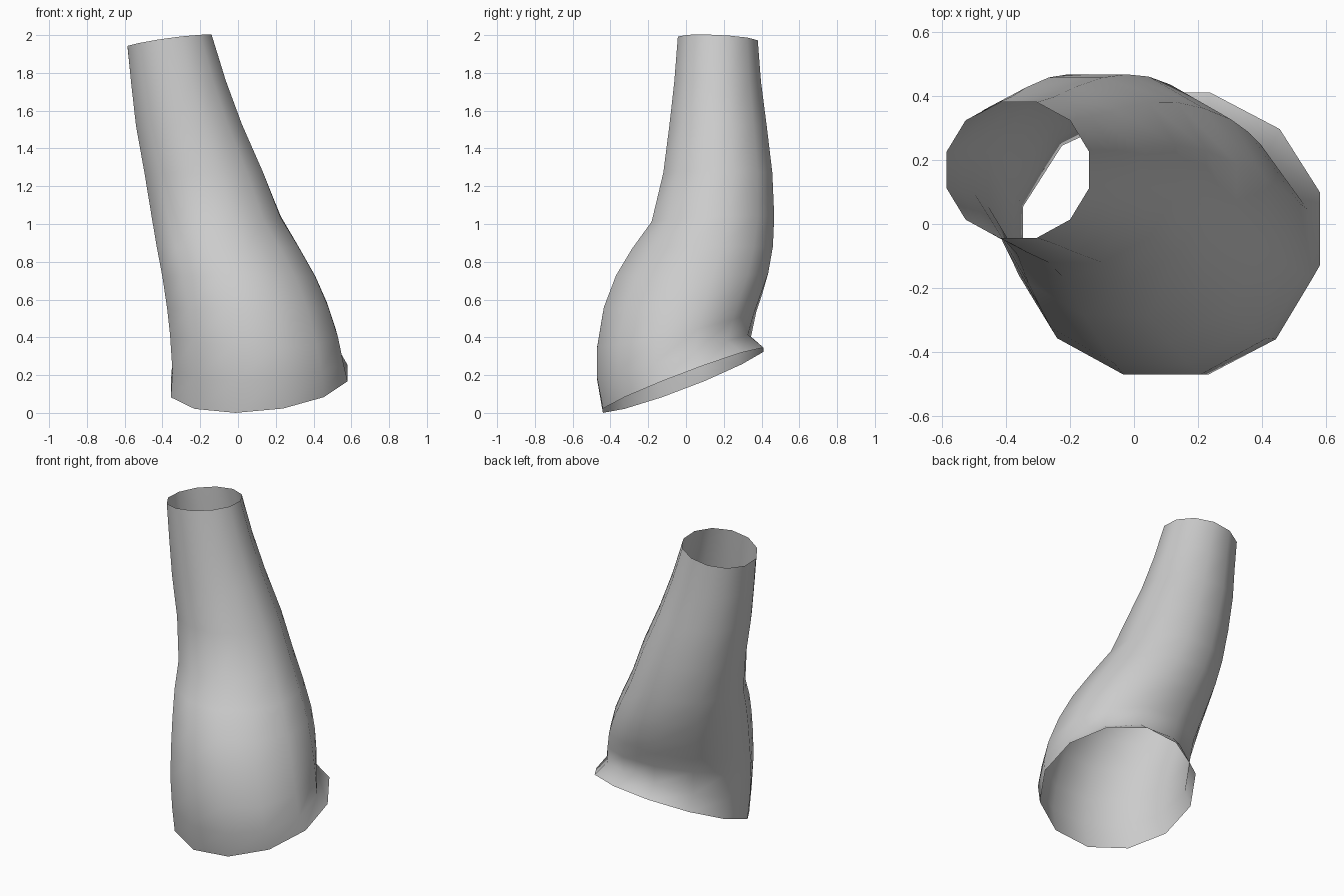
import bpy, bmesh
from math import sin, cos, radians

if "Cube" in bpy.data.objects:
    bpy.data.objects.remove(bpy.data.objects["Cube"])

SIDES = 12
K = cos(radians(15))  # vertices sit half a step off the axes

# Rings bottom to top: left x,z  right x,z  front y,z  back y,z  back-right pinch
RINGS = [
    (-.355, .125, .58, .21, -.44, .012, .41, .335, 0),
    (-.347, .25, .565, .29, -.47, .18, .355, .41, .08),
    (-.36, .44, .535, .42, -.47, .35, .38, .53, .06),
    (-.375, .56, .48, .57, -.435, .56, .41, .64, .03),
    (-.40, .72, .41, .72, -.37, .73, .435, .74, 0),
    (-.43, .88, .32, .88, -.285, .87, .46, .88, 0),
    (-.455, 1.03, .225, 1.04, -.182, 1.01, .467, 1.04, 0),
    (-.495, 1.27, .13, 1.28, -.12, 1.27, .457, 1.27, 0),
    (-.54, 1.52, .02, 1.53, -.088, 1.52, .427, 1.52, 0),
    (-.565, 1.74, -.065, 1.76, -.062, 1.75, .397, 1.75, 0),
    (-.585, 1.94, -.14, 2.0, -.043, 1.985, .38, 1.965, 0),
]


def ring_points(lx, lz, rx, rz, fy, fz, by, bz, pinch):
    """Tilted oval passing through its four side extents."""
    for i in range(SIDES):
        t = radians(15 + 360 / SIDES * i)
        c, s = cos(t), sin(t)
        r = (1 - pinch * max(0, cos(t - radians(50))) ** 2) / K
        x = (lx + rx) / 2 + (rx - lx) / 2 * c * r
        y = (fy + by) / 2 + (by - fy) / 2 * s * r
        z = ((lz + rz) / 2 * c * c + (fz + bz) / 2 * s * s
             + ((rz - lz) / 2 * c + (bz - fz) / 2 * s) / K)
        yield x, y, z


# Open sleeve: loft the rings, no caps
bm = bmesh.new()
loops = [[bm.verts.new(p) for p in ring_points(*r)] for r in RINGS]
for a, b in zip(loops, loops[1:]):
    for i in range(SIDES):
        j = (i + 1) % SIDES
        bm.faces.new((a[i], a[j], b[j], b[i])).smooth = True
mesh = bpy.data.meshes.new("sleeve")
bm.to_mesh(mesh)
bm.free()
sleeve = bpy.data.objects.new("sleeve", mesh)
bpy.context.collection.objects.link(sleeve)
